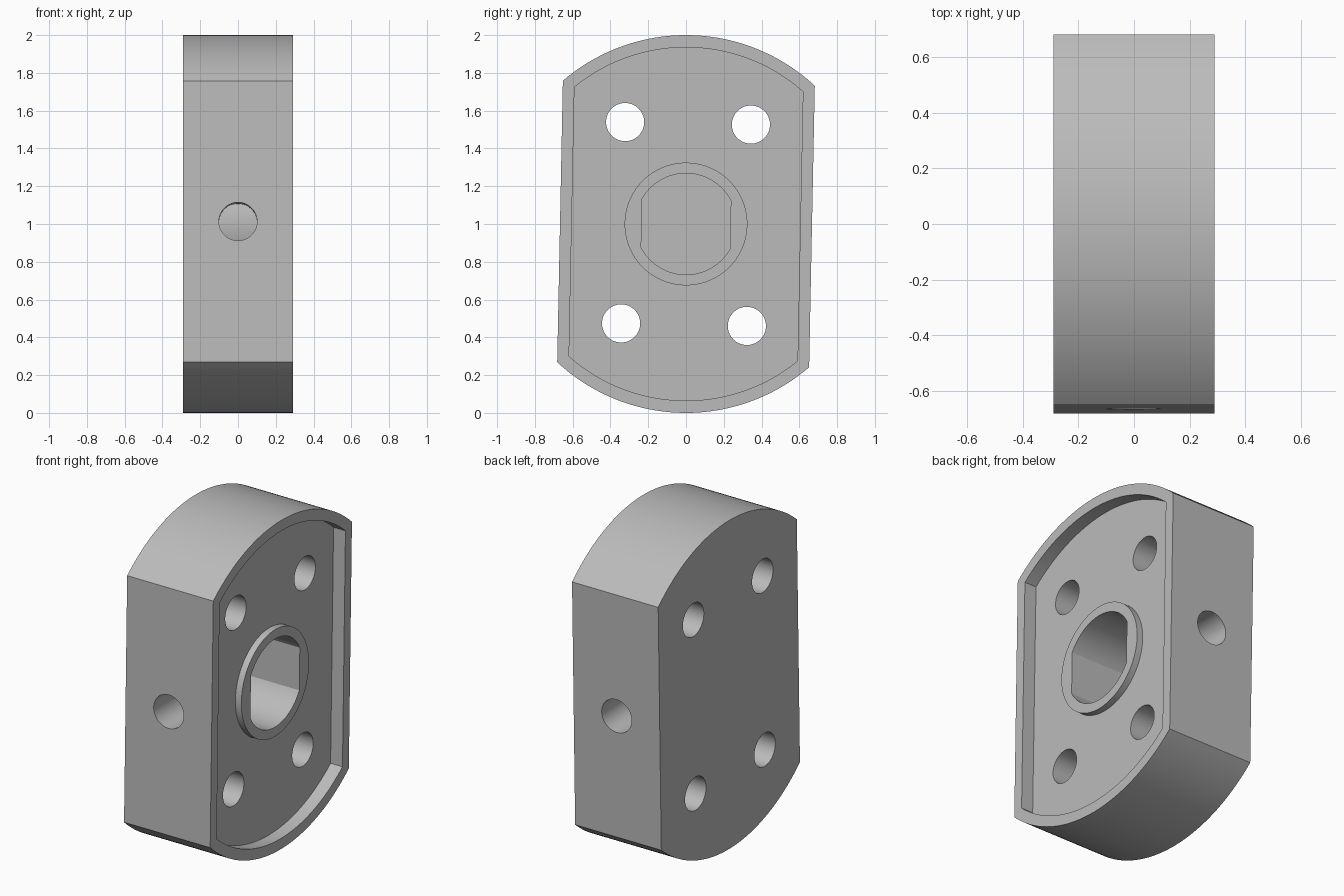
import bpy, bmesh, math
from mathutils import Matrix

if "Cube" in bpy.data.objects:
    bpy.data.objects.remove(bpy.data.objects["Cube"])

HALF = 0.29          # half thickness
FLOOR = 0.21         # recess floor
BOSS_TOP = 0.25      # top of the raised collar
TILT = math.radians(-1.15)

grey = bpy.data.materials.new("plain_grey")
grey.use_nodes = True
COLOUR = (0.5, 0.5, 0.5, 1)
grey.diffuse_color = COLOUR
grey.node_tree.nodes["Principled BSDF"].inputs["Base Color"].default_value = COLOUR


def flatted_circle(radius, flat, steps=48):
    """Circle outline cut by two parallel flats at y = +-flat."""
    a = math.asin(flat / radius)
    top = [(radius * math.sin(t), radius * math.cos(t))
           for t in (-a + 2 * a * i / steps for i in range(steps + 1))]
    return top + [(-y, -z) for y, z in top]


def circle(radius, cy=0, cz=0, steps=64):
    return [(cy + radius * math.cos(2 * math.pi * i / steps),
             cz + radius * math.sin(2 * math.pi * i / steps)) for i in range(steps)]


def prism(name, outline, x0, x1):
    """Extrude a (y, z) outline along x."""
    bm = bmesh.new()
    face = bm.faces.new([bm.verts.new((x0, y, z)) for y, z in outline])
    new = bmesh.ops.extrude_face_region(bm, geom=[face])["geom"]
    bmesh.ops.translate(bm, vec=(x1 - x0, 0, 0),
                        verts=[v for v in new if isinstance(v, bmesh.types.BMVert)])
    bmesh.ops.recalc_face_normals(bm, faces=bm.faces)
    mesh = bpy.data.meshes.new(name)
    bm.to_mesh(mesh)
    bm.free()
    mesh.materials.append(grey)
    obj = bpy.data.objects.new(name, mesh)
    bpy.context.collection.objects.link(obj)
    return obj


def cut(target, cutter):
    """Subtract the cutter from the target and discard the cutter."""
    mod = target.modifiers.new("cut", "BOOLEAN")
    mod.operation, mod.solver, mod.object = "DIFFERENCE", "EXACT", cutter
    bpy.context.view_layer.objects.active = target
    bpy.ops.object.modifier_apply(modifier=mod.name)
    bpy.data.objects.remove(cutter)


# Body with two straight sides
body = prism("flange_body", flatted_circle(1.0, 0.667), -HALF, HALF)

# Shallow recess that leaves the round collar standing
recess = prism("recess_cutter", flatted_circle(0.935, 0.605), FLOOR, HALF + 0.1)
cut(recess, prism("collar_core", circle(0.325, steps=96), 0, BOSS_TOP))
cut(body, recess)

# Blind double-flat bore
cut(body, prism("bore_cutter", flatted_circle(0.268, 0.235), -0.17, HALF + 0.1))

# Four through bolt holes
for sy in (-1, 1):
    for sz in (-1, 1):
        cut(body, prism("bolt_cutter", circle(0.101, sy * 0.333, sz * 0.533), -0.5, 0.5))

# Blind side holes, stopping at the wall around the bore
side = prism("side_hole_cutter", circle(0.101), -0.9, 0.9)
side.data.transform(Matrix.Rotation(math.pi / 2, 4, "Z"))
cut(side, prism("bore_wall", circle(0.325, steps=96), -0.4, 0.4))
cut(body, side)

# Slight lean, then stand on the ground
body.data.transform(Matrix.Translation((0, 0, 1)) @ Matrix.Rotation(TILT, 4, "X"))
bpy.ops.object.select_all(action="DESELECT")
body.select_set(True)
bpy.context.view_layer.objects.active = body
bpy.ops.object.shade_smooth_by_angle(angle=math.radians(20))
